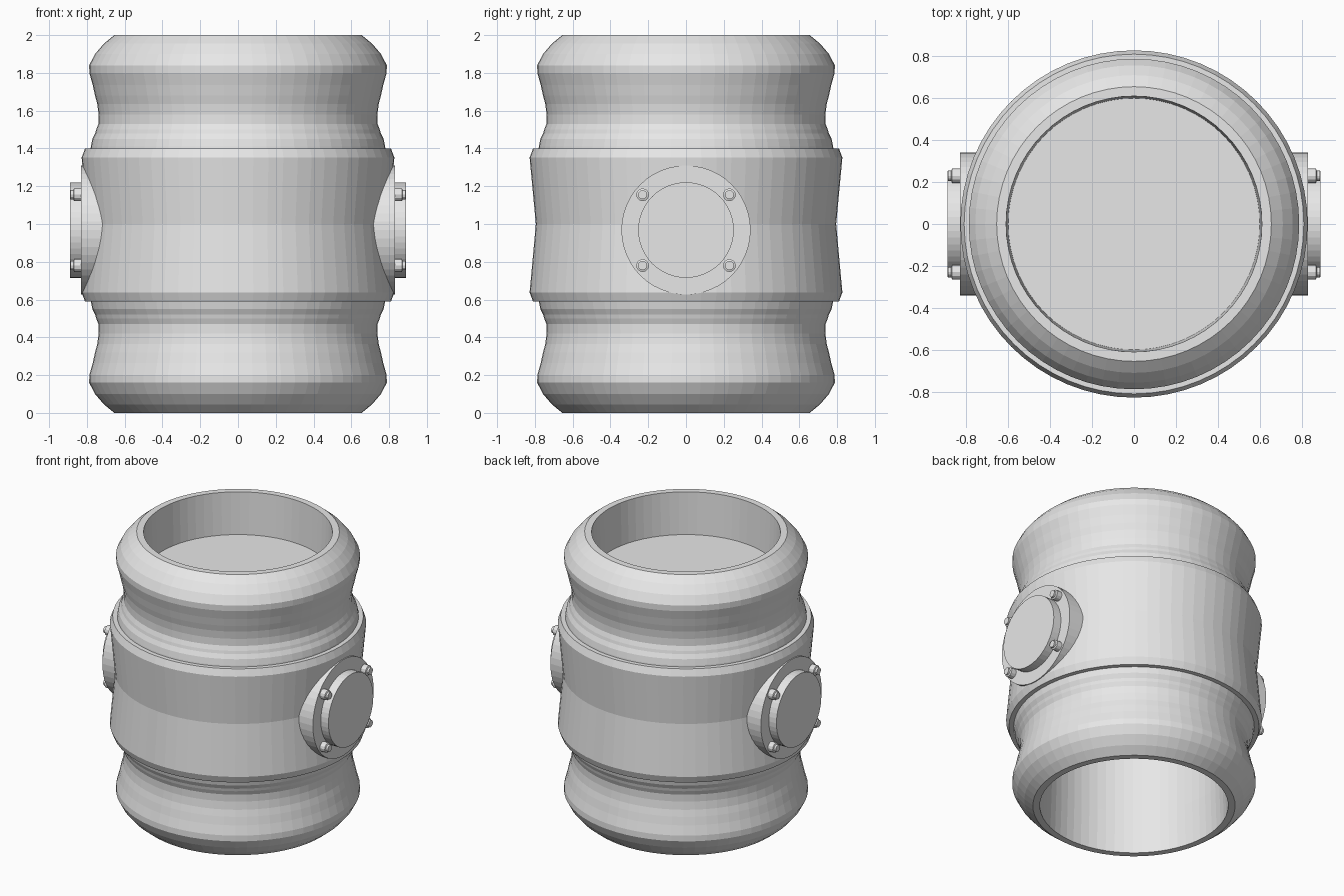
import bpy, bmesh, math
from mathutils import Matrix

if "Cube" in bpy.data.objects:
    bpy.data.objects.remove(bpy.data.objects["Cube"])

metal = bpy.data.materials.new("plain grey")
metal.diffuse_color = (0.8, 0.8, 0.8, 1)
metal.use_nodes = True
metal.node_tree.nodes["Principled BSDF"].inputs["Base Color"].default_value = metal.diffuse_color


def finish(name, bm):
    bmesh.ops.remove_doubles(bm, verts=bm.verts, dist=1e-5)
    bmesh.ops.recalc_face_normals(bm, faces=bm.faces)
    me = bpy.data.meshes.new(name)
    bm.to_mesh(me)
    bm.free()
    me.materials.append(metal)
    ob = bpy.data.objects.new(name, me)
    bpy.context.collection.objects.link(ob)
    return ob


def lathe(name, profile, sides, matrix=Matrix()):
    """Revolve (radius, height) points around z, then place with matrix."""
    bm = bmesh.new()
    rings = []
    for r, z in profile:
        if r == 0:
            rings.append([bm.verts.new((0, 0, z))] * sides)
        else:
            rings.append([bm.verts.new((r * math.cos(2 * math.pi * i / sides),
                                        r * math.sin(2 * math.pi * i / sides), z))
                          for i in range(sides)])
    for a, b in zip(rings, rings[1:]):
        for i in range(sides):
            j = (i + 1) % sides
            quad = list(dict.fromkeys((a[i], a[j], b[j], b[i])))
            bm.faces.new(quad)
    bm.transform(matrix)
    return finish(name, bm)


# Barrel shell: bulged ends, waists, recessed top floor, hollow underside
half = [(0.655, 1.0), (0.71, 0.955), (0.757, 0.90), (0.788, 0.84), (0.787, 0.80),
        (0.769, 0.735), (0.757, 0.68), (0.745, 0.635), (0.738, 0.58), (0.739, 0.53),
        (0.751, 0.50), (0.756, 0.48), (0.771, 0.45), (0.779, 0.41), (0.782, 0.38)]
outer = [(r, 1 - z) for r, z in half] + [(r, 1 + z) for r, z in reversed(half)]
shell = [(0, 1.68), (0.6, 1.68), (0.6, 0.3), (0.61, 0)] + outer
shell += [(0.61, 2.0), (0.6, 1.70), (0, 1.70)]
lathe("barrel_shell", shell, 64)

# Wide middle band, slightly pinched at the centre
lathe("middle_band", [(0.76, 0.59), (0.81, 0.59), (0.828, 0.638), (0.795, 1.0),
                      (0.828, 1.352), (0.81, 1.40), (0.76, 1.40)], 64)

# Round side ports with bolts, on both sides
for side, label in ((1, "right"), (-1, "left")):
    axis = Matrix.Rotation(side * math.pi / 2, 4, 'Y')
    port = Matrix.Translation((0, 0, 0.968)) @ axis
    lathe(label + "_port_flange", [(0, 0.64), (0.342, 0.64), (0.342, 0.83), (0, 0.83)], 48, port)
    lathe(label + "_port_cap", [(0, 0.80), (0.253, 0.80), (0.253, 0.89), (0, 0.89)], 48, port)
    for n, (y, z) in enumerate([(-0.23, 0.78), (0.23, 0.78), (-0.23, 1.155), (0.23, 1.155)]):
        place = Matrix.Translation((0, y, z)) @ axis
        lathe(f"{label}_bolt_{n + 1}", [(0, 0.81), (0.034, 0.81), (0.034, 0.868),
                                        (0.024, 0.872), (0.024, 0.886), (0, 0.886)], 12, place)
